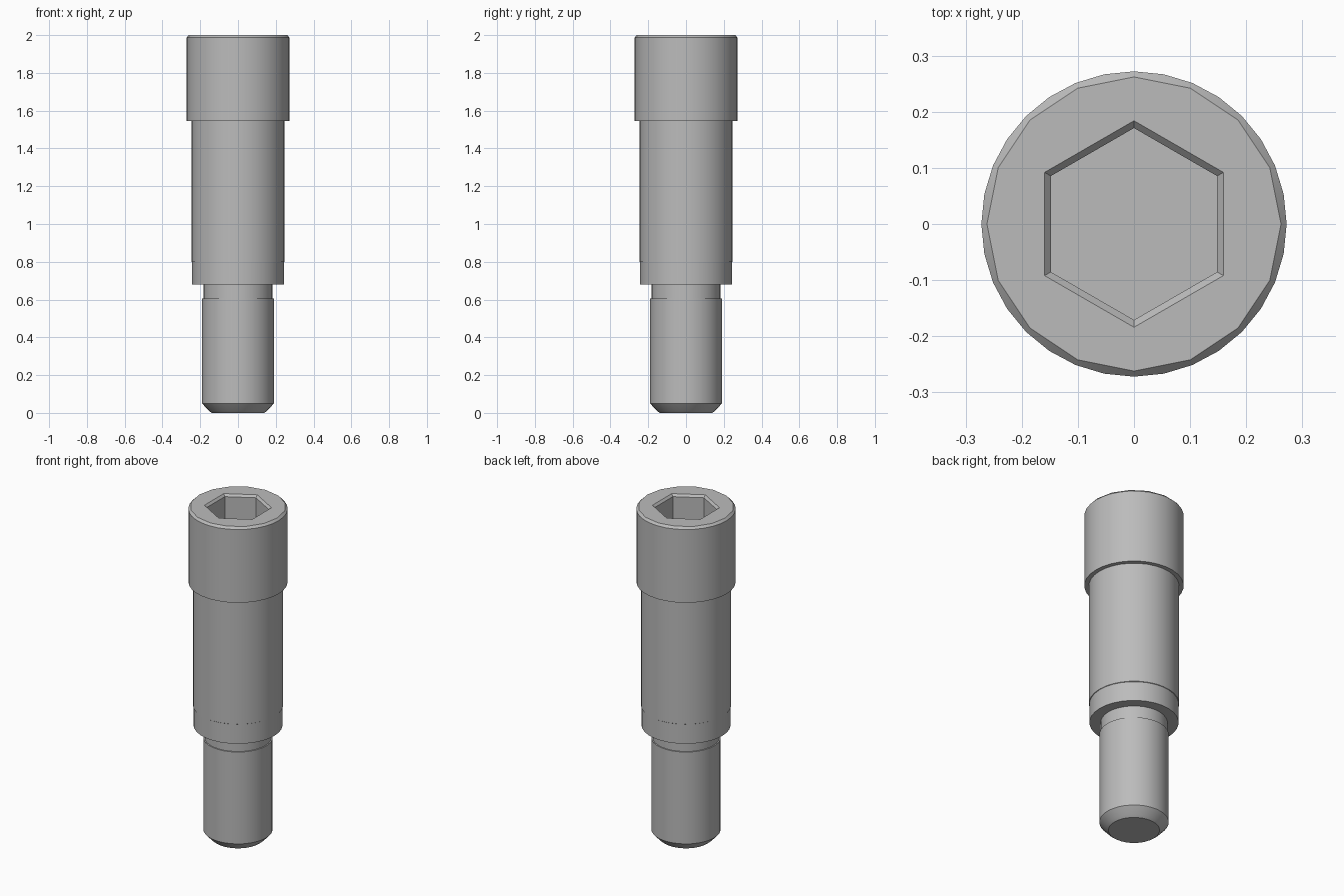
import bpy, bmesh, math

SIDES = 32

cube = bpy.data.objects.get("Cube")
if cube:
    bpy.data.objects.remove(cube, do_unlink=True)

steel = bpy.data.materials.new("grey steel")
steel.use_nodes = True
grey = (0.5, 0.5, 0.5, 1)
steel.diffuse_color = grey
steel.node_tree.nodes["Principled BSDF"].inputs["Base Color"].default_value = grey


def ring(bm, radius, z, sides=SIDES, coarse=False):
    """Circle starting on +y; coarse flattens every second corner."""
    verts = []
    for i in range(sides):
        r = radius * math.cos(math.tau / sides) if coarse and i % 2 else radius
        a = math.tau * i / sides
        verts.append(bm.verts.new((-r * math.sin(a), r * math.cos(a), z)))
    return verts


def bridge(bm, low, high):
    n = len(low)
    for i in range(n):
        j = (i + 1) % n
        bm.faces.new((low[i], low[j], high[j], high[i]))


def finish(name, bm):
    bmesh.ops.recalc_face_normals(bm, faces=bm.faces)
    mesh = bpy.data.meshes.new(name)
    bm.to_mesh(mesh)
    bm.free()
    mesh.materials.append(steel)
    obj = bpy.data.objects.new(name, mesh)
    bpy.context.collection.objects.link(obj)
    bpy.ops.object.select_all(action='DESELECT')
    obj.select_set(True)
    bpy.context.view_layer.objects.active = obj
    bpy.ops.object.shade_smooth_by_angle(angle=math.radians(25))
    return obj


def turned(name, profile):
    """Closed solid turned from (radius, height) points, bottom to top."""
    bm = bmesh.new()
    rings = [ring(bm, r, z) for r, z in profile]
    for low, high in zip(rings, rings[1:]):
        bridge(bm, low, high)
    bm.faces.new(rings[0])
    bm.faces.new(rings[-1])
    return finish(name, bm)


# Lower shank with chamfered tip, and the relief neck above it
turned("threaded_shank", [(0.14, 0), (0.155, 0.012), (0.19, 0.05), (0.19, 0.605)])
turned("relief_neck", [(0.183, 0.6), (0.183, 0.685)])

# Shoulder with its slightly reduced lower collar
turned("shoulder", [(0.244, 0.68), (0.244, 0.798), (0.247, 0.8), (0.247, 1.55)])

# Head: outer wall, top chamfer and hexagonal socket in one shell
bm = bmesh.new()
base = ring(bm, 0.272, 1.545)
wall = ring(bm, 0.272, 1.987)
rim = ring(bm, 0.262, 2.0, coarse=True)
bridge(bm, base, wall)
bridge(bm, wall, rim)
bm.faces.new(base)

mouth = ring(bm, 0.184, 2.0, sides=6)
throat = ring(bm, 0.171, 1.987, sides=6)
floor = ring(bm, 0.171, 1.74, sides=6)
bridge(bm, throat, mouth)
bridge(bm, floor, throat)
bm.faces.new(floor)

# Flat annulus between the round rim and the hexagonal mouth
edges = [bm.edges.get((loop[i - 1], loop[i]))
         for loop in (rim, mouth) for i in range(len(loop))]
bmesh.ops.triangle_fill(bm, use_beauty=True, use_dissolve=False,
                        edges=edges, normal=(0, 0, 1))
finish("socket_head", bm)
